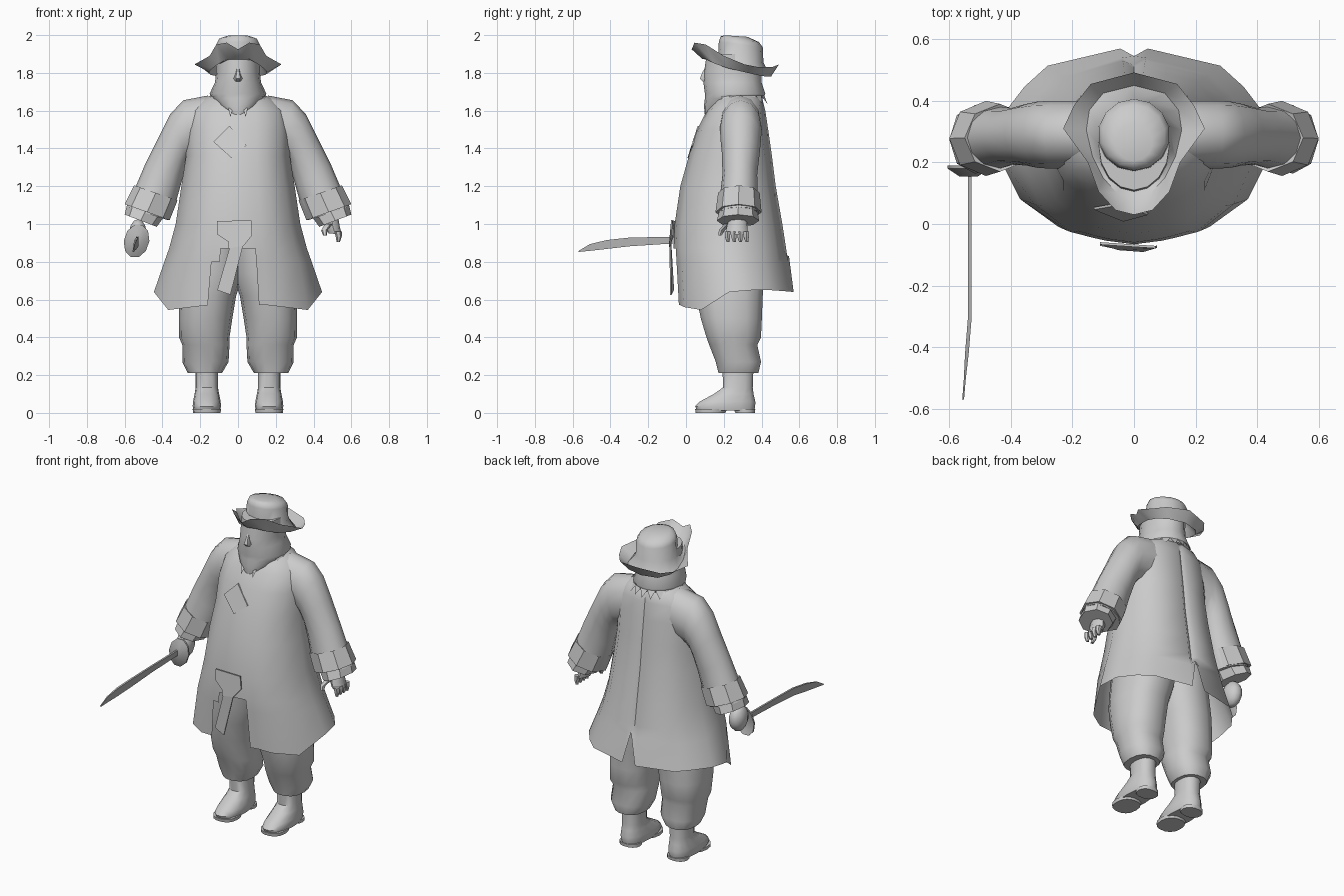
import bpy, bmesh, math
from mathutils import Vector

if "Cube" in bpy.data.objects:
    bpy.data.objects.remove(bpy.data.objects["Cube"])


def material(name, value):
    m = bpy.data.materials.new(name)
    m.diffuse_color = (value, value, value, 1)
    m.use_nodes = True
    m.node_tree.nodes["Principled BSDF"].inputs["Base Color"].default_value = m.diffuse_color
    return m


GREY = material("plain grey", 0.6)
STEEL = material("dark grey", 0.45)


def finish(name, bm, mat=GREY, angle=50, mirror=False):
    """Turn a bmesh into a shaded object, optionally mirrored over x."""
    bmesh.ops.recalc_face_normals(bm, faces=bm.faces)
    me = bpy.data.meshes.new(name)
    bm.to_mesh(me)
    bm.free()
    me.materials.append(mat)
    ob = bpy.data.objects.new(name, me)
    bpy.context.collection.objects.link(ob)
    bpy.ops.object.select_all(action='DESELECT')
    ob.select_set(True)
    bpy.context.view_layer.objects.active = ob
    bpy.ops.object.shade_smooth_by_angle(angle=math.radians(angle))
    if mirror:
        ob.modifiers.new("mirror", 'MIRROR').use_mirror_merge = False
    return ob


def loft(bm, rings, cap_start=True, cap_end=True):
    """Skin closed rings that all have the same number of points."""
    rows = [[bm.verts.new(p) for p in r] for r in rings]
    n = len(rows[0])
    for a, b in zip(rows, rows[1:]):
        for i in range(n):
            j = (i + 1) % n
            bm.faces.new((a[i], a[j], b[j], b[i]))
    if cap_start:
        bm.faces.new(rows[0])
    if cap_end:
        bm.faces.new(rows[-1])
    return rows


def oval(z, x0, x1, y0, y1, n=14, p=0.85):
    """Slightly squared oval inside a bounding rectangle."""
    pts = []
    for i in range(n):
        t = 2 * math.pi * i / n
        c, s = math.cos(t), math.sin(t)
        c, s = math.copysign(abs(c) ** p, c), math.copysign(abs(s) ** p, s)
        pts.append(((x0 + x1) / 2 + c * (x1 - x0) / 2,
                    (y0 + y1) / 2 + s * (y1 - y0) / 2, z))
    return pts


def tube_ring(outer, inner, yc, ry, n=12):
    """Ring across an arm, between an outer and an inner (x, z) point."""
    o, i = Vector((outer[0], yc, outer[1])), Vector((inner[0], yc, inner[1]))
    c, a = (o + i) / 2, (o - i) / 2
    return [c + a * math.cos(2 * math.pi * k / n)
            + Vector((0, ry * math.sin(2 * math.pi * k / n), 0)) for k in range(n)]


def plate(name, pts, y_of, thick=0.008, mat=GREY):
    """Thin plate drawn in x, z and laid on a front surface."""
    bm = bmesh.new()
    loft(bm, [[(x, y_of(x, z) + d, z) for x, z in pts] for d in (0, thick)])
    return finish(name, bm, mat, 30)


# Coat: flared body with a front opening and a slit at the back
half = [(0, 0), (.25, .02), (.36, .035), (.55, .065), (.83, .21), (1, .45),
        (.96, .65), (.8, .8), (.63, .91), (.1, 1), (0, .96)]
hem = [.57, .57, .57, .56, .545, .64, .65, .65, .645, .64, .83]
cols = [(u, v, h) for (u, v), h in zip(half, hem)]
cols += [(-u, v, h) for u, v, h in cols[-2:0:-1]]
levels = [(.60, .445, -.05, .57), (.80, .39, -.062, .54), (.87, .365, -.066, .53),
          (1.0, .33, -.06, .51), (1.2, .30, -.03, .475), (1.36, .275, .015, .455),
          (1.5, .275, .06, .435), (1.6, .255, .11, .42), (1.66, .19, .155, .405),
          (1.70, .10, .2, .36)]
rings = []
for k, (z, hw, yf, yb) in enumerate(levels):
    rings.append([(u * hw, yf + v * (yb - yf),
                   h if k == 0 else max(z, .84) if (k == 1 and i == 10) else z)
                  for i, (u, v, h) in enumerate(cols)])
bm = bmesh.new()
loft(bm, rings, False, True)
gap = []
for f in bm.faces:
    c = f.calc_center_median()
    if c.y < .1 and c.z < .865 and -.15 < c.x < .09:
        if c.z < .8 or c.x > -.1:
            gap.append(f)
bmesh.ops.delete(bm, geom=gap, context='FACES')
finish("coat", bm)

# Sleeves
bm = bmesh.new()
loft(bm, [tube_ring(*r) for r in [
    ((.16, 1.68), (.16, 1.38), .29, .11), ((.29, 1.655), (.24, 1.36), .29, .11),
    ((.36, 1.58), (.265, 1.33), .29, .108), ((.42, 1.46), (.28, 1.29), .29, .10),
    ((.49, 1.32), (.305, 1.2), .285, .092), ((.545, 1.19), (.33, 1.11), .28, .10),
    ((.59, 1.09), (.37, 1.02), .28, .105)]])
finish("sleeve", bm, mirror=True)

# Turned-back cuffs
bm = bmesh.new()
loft(bm, [tube_ring(*r, n=8) for r in [
    ((.53, 1.19), (.335, 1.12), .28, .095), ((.55, 1.205), (.32, 1.125), .28, .11),
    ((.60, 1.105), (.362, 1.02), .278, .122), ((.585, 1.10), (.38, 1.03), .278, .105)]])
finish("cuff", bm, angle=35, mirror=True)

# Shirt ends below the cuffs
bm = bmesh.new()
loft(bm, [tube_ring(*r, n=8) for r in [
    ((.585, 1.11), (.39, 1.04), .278, .10), ((.60, 1.05), (.43, .985), .275, .112)]])
finish("shirt_end", bm, angle=35, mirror=True)

# Open hand
bm = bmesh.new()
loft(bm, [tube_ring(*r, n=8) for r in [
    ((.53, 1.04), (.46, 1.03), .275, .045), ((.54, .98), (.465, .985), .27, .055),
    ((.55, .945), (.48, .95), .27, .058)]])
for k in range(4):
    y = .22 + .033 * k
    loft(bm, [tube_ring(*r, n=6) for r in [
        ((.55, .96), (.51, .96), y, .017), ((.55, .935), (.518, .93), y, .016),
        ((.54, .905), (.522, .905), y + .003, .009)]])
loft(bm, [tube_ring(*r, n=6) for r in [
    ((.50, 1.0), (.46, 1.0), .22, .02), ((.475, .97), (.44, .965), .19, .018),
    ((.47, .94), (.45, .94), .18, .01)]])
finish("open_hand", bm)

# Fist and sword guard
bm = bmesh.new()
bmesh.ops.create_uvsphere(bm, u_segments=10, v_segments=7, radius=1)
for v in bm.verts:
    v.co = Vector((-.53 + v.co.x * .05, .235 + v.co.y * .07, .945 + v.co.z * .08))
finish("fist", bm)
bm = bmesh.new()
loft(bm, [[(-.537 + s * .068 * math.cos(t) + .01 * math.sin(t), y,
            .91 + s * .09 * math.sin(t)) for t in
           [2 * math.pi * k / 10 for k in range(10)]]
          for s, y in ((.45, .155), (1, .18), (1, .19), (.6, .175))])
finish("sword_guard", bm, STEEL)

# Curved blade
bm = bmesh.new()
blade = [(.2, .905, .935), (-.1, .895, .932), (-.3, .882, .928),
         (-.42, .868, .915), (-.51, .858, .893), (-.57, .852, .857)]
loft(bm, [[(x + w, y, a), (x + w, y, b), (x - w, y, b), (x - w, y, a)]
          for y, a, b in blade
          for w in [.006 if y > -.5 else .003]
          for x in [-.533 - .022 * max(0, -.3 - y) / .27]])
finish("sword_blade", bm, STEEL, 30)

# Breeches
bm = bmesh.new()
loft(bm, [oval(*r) for r in [
    (.21, .085, .265, .17, .385), (.27, .05, .295, .155, .40), (.36, .045, .295, .12, .38),
    (.40, .045, .312, .105, .40), (.5, .03, .312, .075, .405), (.62, .01, .31, .05, .41),
    (.74, -.03, .29, .03, .42), (.92, -.03, .26, .02, .42)]])
finish("breeches", bm, mirror=True)

# Boots with heels
bm = bmesh.new()
loft(bm, [oval(*r) for r in [
    (.012, .095, .235, .055, .365), (.035, .09, .24, .045, .37), (.06, .092, .238, .07, .37),
    (.10, .1, .23, .145, .36), (.135, .106, .224, .195, .355), (.26, .105, .225, .19, .36)]])
loft(bm, [oval(*r) for r in [(0, .1, .23, .26, .365), (.02, .1, .23, .25, .368)]])
loft(bm, [oval(*r) for r in [(0, .092, .238, .05, .21), (.02, .09, .24, .046, .22)]])
finish("boot", bm, mirror=True)

# Head with beard and hair
bm = bmesh.new()
loft(bm, [oval(z, -w, w, a, b, 16, 1) for z, w, a, b in [
    (1.575, .03, .10, .13), (1.625, .095, .095, .26), (1.665, .14, .10, .41),
    (1.69, .15, .10, .42), (1.75, .122, .092, .40), (1.80, .116, .095, .40),
    (1.90, .115, .11, .40)]])
finish("head_and_beard", bm)
bm = bmesh.new()
loft(bm, [oval(z, -w, w, a, .13, 6, 1) for z, w, a in [
    (1.755, .02, .085), (1.77, .024, .07), (1.80, .014, .082), (1.83, .01, .1)]])
finish("nose", bm)

# Ragged hair fringe round the back and beard strands at the front
bm = bmesh.new()


def lock(x, y, z, dx, dy, drop, w):
    """One flat pointed strand hanging from a base point."""
    side = Vector((-dy, dx, 0)) * w
    base = Vector((x, y, z))
    tip = base + Vector((dx * .025, dy * .025, -drop))
    bm.faces.new([bm.verts.new(p) for p in (base - side, base + side, tip)])


for k in range(13):
    t = math.pi * (-.12 + 1.24 * k / 12)
    lock(.143 * math.cos(t), .265 + .15 * math.sin(t), 1.68,
         math.cos(t), math.sin(t), .045, .025)
for x in (-.04, .04):
    lock(x, .11, 1.615, 0, -1, .05, .012)
finish("hair_fringe", bm)

# Hat: upturned brim and low crown
edge = [(0, .03, 1.925), (.06, .045, 1.96), (.115, .105, 1.95), (.15, .2, 1.89),
        (.23, .31, 1.845), (.195, .385, 1.83), (.14, .455, 1.83), (0, .492, 1.845)]
fold = [(0, .085, 1.875), (.055, .1, 1.875), (.1, .15, 1.85), (.135, .22, 1.825),
        (.155, .305, 1.805), (.145, .37, 1.79), (.1, .425, 1.78), (0, .45, 1.78)]


def whole(pts):
    return pts + [(-x, y, z) for x, y, z in pts[-2:0:-1]]


def crown(s, z, yc, drop=0):
    return whole([(.12 * s * math.sin(t), yc - .12 * s * math.cos(t),
                   z + drop * math.cos(t)) for t in [math.pi * k / 7 for k in range(8)]])


bm = bmesh.new()
loft(bm, [whole(edge), whole(fold), crown(1, 1.855, .29), crown(.97, 1.95, .29, .015),
          crown(.85, 1.978, .285, .015), crown(.5, 1.995, .265, .004)], False, True)
finish("hat", bm, angle=60)

# Buckle, hanging sash and coat patch
plate("belt_buckle", [(-.11, 1.015), (.07, 1.02), (.075, .94), (.03, .885),
                      (-.05, .87), (-.05, .905), (-.11, .945)],
      lambda x, z: -.1 + .3 * abs(x))
plate("hanging_sash", [(-.04, .89), (.03, .9), (-.04, .625), (-.11, .65)],
      lambda x, z: -.093 + .2 * abs(x))
plate("coat_patch", [(-.045, 1.52), (.045, 1.415), (-.035, 1.35), (-.13, 1.435)],
      lambda x, z: .028 + .31 * (z - 1.43) + .13 * abs(x))
